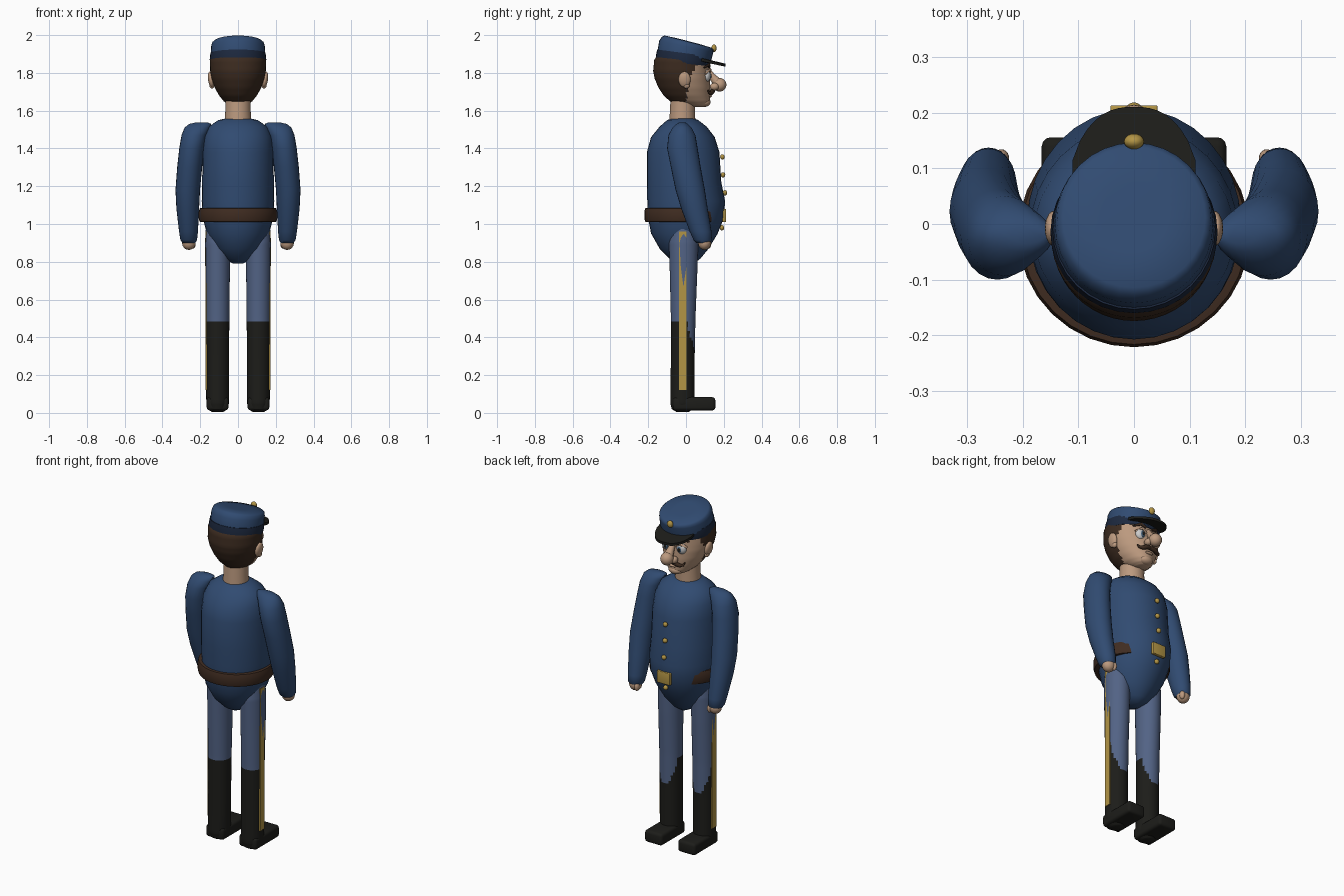
import bpy, bmesh
from math import sin, cos, pi


def mat(name, r, g, b):
    m = bpy.data.materials.new(name)
    m.diffuse_color = (r, g, b, 1)
    return m


NAVY = mat("navy", .03, .07, .165)
BAND = mat("dark_navy", .012, .022, .05)
PANTS = mat("pants_blue", .085, .125, .235)
SKIN = mat("skin", .5, .32, .21)
HAIR = mat("hair", .045, .024, .014)
BLACK = mat("black", .012, .012, .01)
GOLD = mat("gold", .45, .3, .06)
BELT = mat("leather", .05, .025, .015)
WHITE = mat("white", .75, .75, .75)
IRIS = mat("iris", .06, .12, .2)


def finish(bm, name, mats, angle=50, pick=None):
    bmesh.ops.recalc_face_normals(bm, faces=bm.faces)
    if pick:
        for f in bm.faces:
            f.material_index = pick(f.calc_center_median())
    me = bpy.data.meshes.new(name)
    bm.to_mesh(me)
    bm.free()
    for m in mats:
        me.materials.append(m)
    ob = bpy.data.objects.new(name, me)
    bpy.context.collection.objects.link(ob)
    bpy.ops.object.select_all(action='DESELECT')
    ob.select_set(True)
    bpy.context.view_layer.objects.active = ob
    bpy.ops.object.shade_smooth_by_angle(angle=angle * pi / 180)
    return ob


def loft(name, rings, mats, seg=32, x=0, pick=None, sub=1, angle=50):
    """Rings are (z, x offset, half width, back y, front y, slope); sub splits each span."""
    bm = bmesh.new()
    full = []
    for a, b in zip(rings, rings[1:]):
        full += [[p + (q - p) * k / sub for p, q in zip(a, b)] for k in range(sub)]
    full.append(rings[-1])
    loops = []
    for z, dx, rx, yb, yf, sl in full:
        yc, ry = (yb + yf) / 2, (yf - yb) / 2
        loops.append([bm.verts.new((x + dx + rx * cos(2 * pi * i / seg),
                                    yc + ry * sin(2 * pi * i / seg),
                                    z + sl * ry * sin(2 * pi * i / seg))) for i in range(seg)])
    for a, b in zip(loops, loops[1:]):
        for i in range(seg):
            j = (i + 1) % seg
            bm.faces.new((a[i], a[j], b[j], b[i]))
    bm.faces.new(loops[0][::-1])
    bm.faces.new(loops[-1])
    return finish(bm, name, mats, angle, pick)


def ball(name, loc, size, m, rx=0, ry=0):
    bm = bmesh.new()
    bmesh.ops.create_uvsphere(bm, u_segments=20, v_segments=12, radius=1)
    ob = finish(bm, name, [m], 60)
    ob.location, ob.scale, ob.rotation_euler = loc, size, (rx, ry, 0)
    return ob


def box(name, loc, size, m, bevel=0):
    bm = bmesh.new()
    bmesh.ops.create_cube(bm, size=1)
    for v in bm.verts:
        v.co = [c * s for c, s in zip(v.co, size)]
    if bevel:
        bmesh.ops.bevel(bm, geom=bm.edges[:], offset=bevel, segments=3, profile=.5, affect='EDGES')
    ob = finish(bm, name, [m], 40)
    ob.location = loc
    return ob


def tube(name, pts, m):
    cu = bpy.data.curves.new(name, 'CURVE')
    cu.dimensions, cu.bevel_depth, cu.bevel_resolution, cu.use_fill_caps = '3D', 1, 3, True
    sp = cu.splines.new('POLY')
    sp.points.add(len(pts) - 1)
    for p, (x, y, z, r) in zip(sp.points, pts):
        p.co, p.radius = (x, y, z, 1), r
    cu.materials.append(m)
    bpy.context.collection.objects.link(bpy.data.objects.new(name, cu))


# Jacket body with belly and rounded seat
loft("jacket", [(z, 0, rx, b, f, 0) for z, rx, b, f in [
    (.79, .025, -.04, .04), (.815, .075, -.085, .075), (.87, .125, -.14, .12),
    (.95, .165, -.185, .168), (1.03, .186, -.2, .2), (1.12, .192, -.205, .207),
    (1.22, .19, -.207, .187), (1.38, .187, -.207, .177), (1.46, .18, -.185, .152),
    (1.515, .155, -.14, .11), (1.55, .105, -.1, .065), (1.56, .06, -.07, .04)]], [NAVY])

# Belt, buckle and buttons
loft("belt", [(z, 0, r, -r - .013, r - .022, 0) for z, r in [
    (1.01, .19), (1.012, .203), (1.03, .208), (1.065, .208), (1.083, .203), (1.085, .19)]], [BELT])
box("buckle", (0, .203, 1.045), (.085, .02, .07), GOLD, .004)
for z, y in [(1.355, .193), (1.26, .196), (1.165, .206), (.98, .19)]:
    ball("button", (0, y, z), (.014, .012, .014), GOLD)

# Neck and head; hair is the rear part of the head surface
loft("neck", [(1.52, 0, .072, -.09, .05, 0), (1.6, 0, .067, -.085, .048, 0),
              (1.7, 0, .067, -.08, .05, 0)], [SKIN])
loft("head", [(z, 0, rx, b, f, 0) for z, rx, b, f in [
    (1.62, .03, .03, .095), (1.63, .05, -.01, .115), (1.65, .076, -.085, .126),
    (1.68, .1, -.118, .126), (1.72, .122, -.145, .128), (1.77, .14, -.166, .126),
    (1.81, .147, -.174, .122), (1.87, .148, -.168, .118), (1.91, .13, -.14, .1)]],
    [SKIN, HAIR], 48, sub=4,
    pick=lambda c: int(c.z > 1.645 and c.y < .005 + max(0, c.z - 1.77) * .75))

# Face
tube("nose_bridge", [(0, .115, 1.82, .012), (0, .135, 1.785, .018), (0, .165, 1.75, .027)], SKIN)
ball("nose_tip", (0, .178, 1.737), (.036, .036, .036), SKIN)
ball("chin", (0, .1, 1.645), (.04, .03, .025), SKIN)
ball("lower_lip", (0, .127, 1.678), (.025, .01, .008), SKIN)
for s in (-1, 1):
    ball("nostril", (s * .027, .15, 1.727), (.02, .024, .02), SKIN)
    ball("eye", (s * .047, .108, 1.785), (.03, .022, .033), WHITE)
    ball("iris", (s * .045, .123, 1.783), (.015, .01, .019), IRIS)
    ball("pupil", (s * .045, .13, 1.783), (.008, .005, .011), BLACK)
    tube("eyelid", [(s * .018, .123, 1.797, .006), (s * .045, .127, 1.817, .008),
                    (s * .078, .103, 1.795, .006)], SKIN)
    tube("eyebrow", [(s * .02, .123, 1.83, .006), (s * .05, .12, 1.843, .009),
                     (s * .088, .095, 1.828, .004)], HAIR)
    tube("moustache", [(0, .136, 1.705, .011), (s * .025, .14, 1.704, .014),
                       (s * .05, .132, 1.692, .011), (s * .068, .122, 1.696, .007),
                       (s * .075, .117, 1.71, .003)], HAIR)
    ball("ear", (s * .143, -.008, 1.765), (.016, .032, .042), SKIN, ry=s * .15)
    ball("ear_lobe", (s * .138, .002, 1.733), (.013, .017, .016), SKIN)

# Cap: band, leaning crown, peak and badge
loft("cap_band", [(1.85, 0, .146, -.158, .125, -.1), (1.87, 0, .15, -.16, .13, -.11),
                  (1.905, 0, .146, -.153, .134, -.13)], [BAND])
loft("cap_crown", [(1.865, 0, .142, -.15, .13, -.12), (1.89, 0, .145, -.152, .135, -.14),
                   (1.94, 0, .142, -.142, .145, -.21), (1.957, 0, .138, -.128, .146, -.25),
                   (1.965, 0, .128, -.114, .138, -.26), (1.968, 0, .06, -.05, .075, -.26)], [NAVY])
bm = bmesh.new()
prev = None
for i in range(17):
    t = -1 + i / 8
    x = .11 * t
    tip = .115 + .095 * max(0, 1 - abs(t) ** 2.6) ** .8
    pts = [(x, .06, 1.885), (x, tip, 1.89 - (tip - .09) * .35 - .012 * t * t),
           (x, tip, 1.876 - (tip - .09) * .35 - .012 * t * t), (x, .06, 1.865)]
    cur = [bm.verts.new(p) for p in pts]
    if prev:
        for k in range(4):
            bm.faces.new((prev[k], prev[k - 1], cur[k - 1], cur[k]))
    else:
        bm.faces.new(cur)
    prev = cur
bm.faces.new(prev)
finish(bm, "cap_peak", [BLACK])
ball("cap_badge", (0, .148, 1.93), (.018, .014, .02), GOLD)


def leg_color(c):
    front = min(1, max(0, (c.y - .0) / .05))
    return int(c.z < .49 - .17 * front)


# Sleeves, hands, legs, boots and stripes
for s in (-1, 1):
    loft("sleeve", [(z, s * dx, rx, b, f, 0) for z, dx, rx, b, f in [
        (.9, .26, .034, .055, .125), (.915, .261, .044, .04, .137), (.96, .262, .05, .02, .135),
        (1.08, .266, .06, -.025, .115), (1.18, .266, .065, -.055, .1), (1.3, .256, .066, -.08, .078),
        (1.4, .245, .066, -.1, .062), (1.47, .232, .067, -.093, .05), (1.51, .215, .068, -.072, .03),
        (1.53, .2, .058, -.05, .01), (1.538, .19, .03, -.035, -.005)]], [NAVY], 24)
    ball("hand", (s * .26, .098, .9), (.036, .034, .037), SKIN)
    ball("thumb", (s * .238, .118, .895), (.014, .016, .025), SKIN)
    loft("leg", [(z, 0, rx, b, f, 0) for z, rx, b, f in [
        (.005, .03, -.05, .015), (.02, .052, -.075, .035), (.05, .06, -.083, .045),
        (.3, .061, -.08, .046), (.5, .062, -.08, .05), (.75, .065, -.086, .06),
        (.9, .067, -.09, .064), (.98, .062, -.08, .055)]],
        [PANTS, BLACK], 32, s * .108, leg_color, 12)
    box("boot_foot", (s * .108, .043, .048), (.115, .225, .07), BLACK, .016)
    box("trouser_stripe", (s * .164, -.018, .54), (.016, .04, .84), GOLD)
